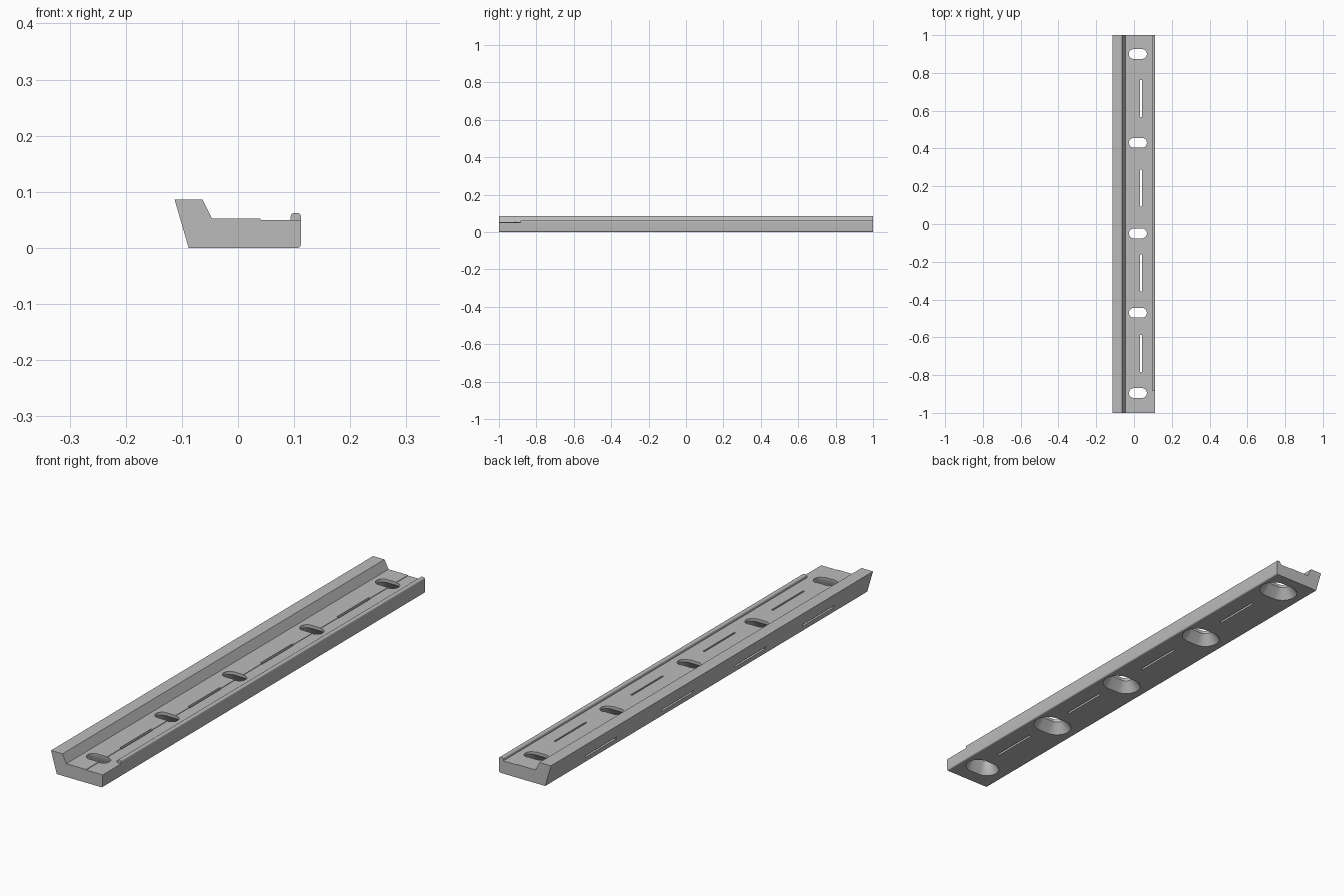
import bpy, bmesh, math

if "Cube" in bpy.data.objects:
    bpy.data.objects.remove(bpy.data.objects["Cube"])

grey = bpy.data.materials.new("plain_grey")
grey.diffuse_color = (0.5, 0.5, 0.5, 1)
grey.use_nodes = True
grey.node_tree.nodes["Principled BSDF"].inputs["Base Color"].default_value = grey.diffuse_color


def loft(name, rings):
    """Closed solid through matching rings of points."""
    bm = bmesh.new()
    vs = [[bm.verts.new(p) for p in r] for r in rings]
    n = len(vs[0])
    for a, b in zip(vs, vs[1:]):
        for i in range(n):
            bm.faces.new((a[i], a[(i + 1) % n], b[(i + 1) % n], b[i]))
    bm.faces.new(vs[0])
    bm.faces.new(vs[-1])
    bmesh.ops.recalc_face_normals(bm, faces=bm.faces[:])
    me = bpy.data.meshes.new(name)
    bm.to_mesh(me)
    bm.free()
    me.materials.append(grey)
    ob = bpy.data.objects.new(name, me)
    bpy.context.collection.objects.link(ob)
    return ob


def extrude_y(name, profile, y0, y1):
    return loft(name, [[(x, y, z) for x, z in profile] for y in (y0, y1)])


def stadium(cx, cy, z, half, r, steps=16):
    """Rounded slot outline, long in x."""
    pts = []
    for side, start in ((1, -90), (-1, 90)):
        for i in range(steps + 1):
            a = math.radians(start + 180 * i / steps)
            pts.append((cx + side * half + r * math.cos(a), cy + r * math.sin(a), z))
    return pts


def arc(cx, cz, r, a0, a1, n=6):
    return [(cx + r * math.cos(math.radians(a0 + (a1 - a0) * i / n)),
             cz + r * math.sin(math.radians(a0 + (a1 - a0) * i / n))) for i in range(n + 1)]


# Main rail: raised slanted lip, stepped floor, rounded lower edge
profile = [(-0.113, 0.086), (-0.063, 0.086), (-0.046, 0.052), (0.04, 0.052),
           (0.04, 0.050), (0.112, 0.050)]
profile += arc(0.106, 0.006, 0.006, 0, -90) + [(-0.088, 0)]
rail = extrude_y("rail", profile, -1, 1)

cutters = []
# Countersunk slotted holes, wide at the underside
for y, r in ((0.90, 0.056), (0.43, 0.056), (-0.05, 0.056), (-0.47, 0.056), (-0.895, 0.048)):
    slope = (r - 0.026) / 0.04
    cutters.append(loft("hole_cutter", [
        stadium(0.0205, y, -0.01, 0.0215, r + slope * 0.01),
        stadium(0.0205, y, 0.04, 0.0215, 0.026),
        stadium(0.0205, y, 0.10, 0.0215, 0.026)]))

# Narrow slits through the floor, with matching slots in the slanted side
for y in (0.665, 0.19, -0.26, -0.685):
    cutters.append(extrude_y("slit_cutter",
                             [(0.033, -0.05), (0.042, -0.05), (0.042, 0.1), (0.033, 0.1)],
                             y - 0.098, y + 0.098))
    cutters.append(extrude_y("side_slot_cutter",
                             [(-0.13, 0.022), (-0.07, 0.022), (-0.07, 0.031), (-0.13, 0.031)],
                             y - 0.098, y + 0.098))

for c in cutters:
    c.hide_render = True
    m = rail.modifiers.new("cut", 'BOOLEAN')
    m.operation = 'DIFFERENCE'
    m.solver = 'EXACT'
    m.object = c

# Bake the cuts and remove the helpers
bpy.context.view_layer.update()
dg = bpy.context.evaluated_depsgraph_get()
baked = bpy.data.meshes.new_from_object(rail.evaluated_get(dg))
rail.modifiers.clear()
rail.data = baked
for c in cutters:
    bpy.data.objects.remove(c)

# Small rounded bead along the low edge, stopping short of the front
bead = [(0.094, 0.050), (0.112, 0.050)]
bead += arc(0.106, 0.056, 0.006, 0, 90) + arc(0.100, 0.056, 0.006, 90, 180)
ridge = extrude_y("edge_bead", bead, -0.885, 1)

for ob in (rail, ridge):
    bpy.ops.object.select_all(action='DESELECT')
    ob.select_set(True)
    bpy.context.view_layer.objects.active = ob
    bpy.ops.object.shade_smooth_by_angle(angle=math.radians(30))
